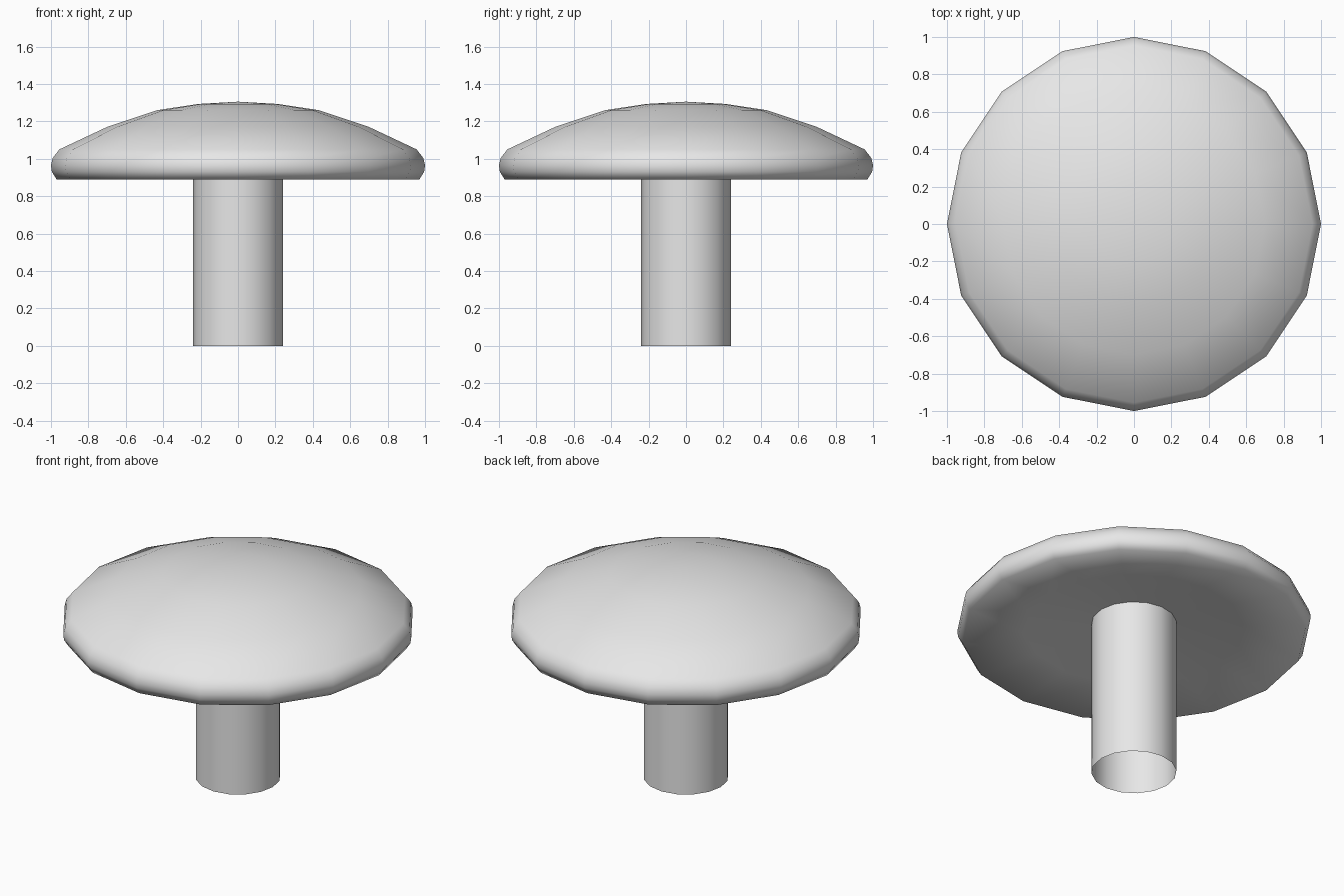
import bpy
import math

SIDES = 16

cube = bpy.data.objects.get("Cube")
if cube:
    bpy.data.objects.remove(cube, do_unlink=True)

grey = bpy.data.materials.new("plain grey")
grey.use_nodes = True
grey.diffuse_color = (0.8, 0.8, 0.8, 1)
grey.node_tree.nodes["Principled BSDF"].inputs["Base Color"].default_value = (0.8, 0.8, 0.8, 1)


def lathe(name, profile):
    """Turn a (radius, height) profile around z; zero radius makes a pole."""
    verts, rings, faces = [], [], []
    for r, z in profile:
        count = SIDES if r > 0 else 1
        start = len(verts)
        for i in range(count):
            a = math.tau * i / SIDES
            verts.append((r * math.cos(a), r * math.sin(a), z))
        rings.append([start + i % count for i in range(SIDES)])
    for low, high in zip(rings, rings[1:]):
        for i in range(SIDES):
            j = (i + 1) % SIDES
            face = dict.fromkeys((low[i], low[j], high[j], high[i]))
            faces.append(list(face))
    mesh = bpy.data.meshes.new(name)
    mesh.from_pydata(verts, [], faces)
    mesh.materials.append(grey)
    mesh.shade_smooth()
    obj = bpy.data.objects.new(name, mesh)
    bpy.context.collection.objects.link(obj)
    return obj


# Domed cap: shallow hollow underside, rounded rim, spherical top
lathe("cap", [(0, 0.985), (0.24, 0.97), (0.62, 0.93), (0.97, 0.89),
              (0.995, 0.93), (1.0, 0.965), (0.99, 1.005), (0.955, 1.05),
              (0.70, 1.17), (0.43, 1.26), (0.21, 1.293), (0, 1.305)])

# Hollow stem, open at the foot
lathe("stem", [(0.24, 0), (0.24, 0.975)])
